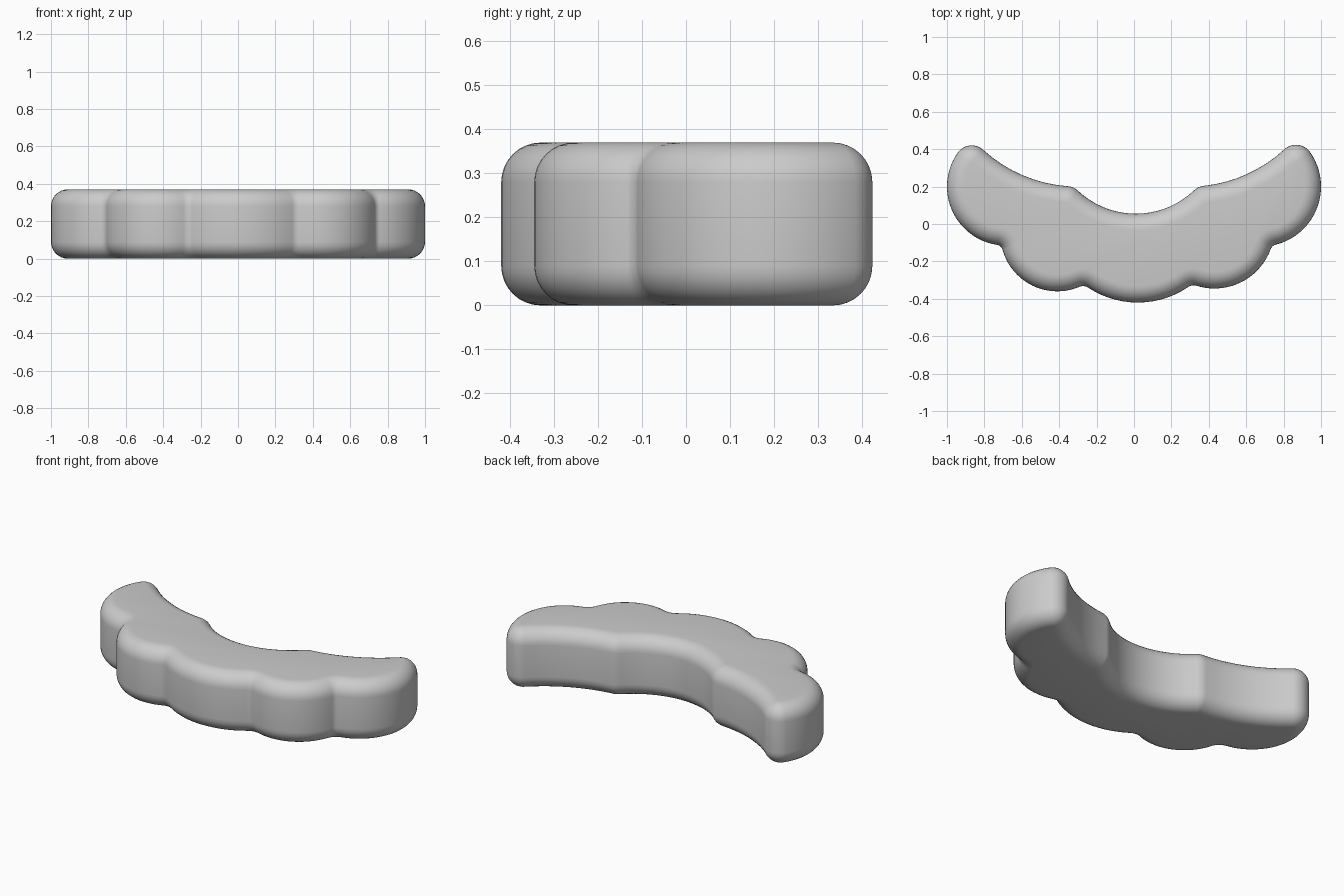
import bpy, bmesh, math
from mathutils import Vector

if "Cube" in bpy.data.objects:
    bpy.data.objects.remove(bpy.data.objects["Cube"])

HEIGHT, BEVEL, STEPS = 0.37, 0.09, 8

# Main outline circles, counter-clockwise: centre x, y, signed radius
# (negative = hollow), radius of the blend to the next circle
CIRCLES = [
    (-0.685, 0.20, 0.315, -0.04),   # left wing
    (-0.41, -0.056, 0.304, -0.05),  # left lobe
    (0.02, 0.06, 0.48, -0.05),      # centre lobe
    (0.43, -0.025, 0.32, -0.04),    # right lobe
    (0.68, 0.20, 0.32, 0.092),      # right wing, then its tip
    (0.295, 0.95, -0.75, 0.092),    # right hollow
    (0.01, 0.505, -0.45, 0.092),    # centre hollow
    (-0.30, 0.95, -0.75, 0.092),    # left hollow, then left tip
]


def blend_centre(a, ra, b, rb, r):
    """Centre of the circle of signed radius r tangent to both circles."""
    da, db = abs(ra - r), abs(rb - r)
    axis = b - a
    dist = axis.length
    axis.normalize()
    along = (da * da - db * db + dist * dist) / (2 * dist)
    across = math.sqrt(max(da * da - along * along, 0))
    side = -1 if ra < 0 and rb < 0 else 1
    return a + axis * along + Vector((axis.y, -axis.x)) * across * side


# Chain of tangent arcs
arcs = []
for i, (x, y, r, blend) in enumerate(CIRCLES):
    nx, ny, nr, _ = CIRCLES[(i + 1) % len(CIRCLES)]
    a, b = Vector((x, y)), Vector((nx, ny))
    arcs.append((a, r))
    arcs.append((blend_centre(a, r, b, nr, blend), blend))

# Samples along the outline: centre, signed radius, outward normal
joints = []
for i, (c, r) in enumerate(arcs):
    c2, r2 = arcs[(i + 1) % len(arcs)]
    n = (c2 - c) / (r - r2)
    joints.append(math.atan2(n.y, n.x))
samples = []
for i, (c, r) in enumerate(arcs):
    start = joints[i - 1]
    sweep = (joints[i] - start + math.pi) % (2 * math.pi) - math.pi
    count = max(4, math.ceil(abs(sweep) / math.radians(5)))
    for k in range(count):
        t = start + sweep * k / count
        samples.append((c, r, Vector((math.cos(t), math.sin(t)))))

# Rounded edge profile: inset and height
quarter = [math.pi / 2 * k / STEPS for k in range(STEPS + 1)]
profile = [(BEVEL * (1 - math.sin(t)), BEVEL * (1 - math.cos(t))) for t in quarter]
profile += [(d, HEIGHT - z) for d, z in reversed(profile)]

# Solid body from stacked inset rings
bm = bmesh.new()
rings = []
for inset, z in profile:
    rings.append([bm.verts.new((*(c + n * (r - inset)), z)) for c, r, n in samples])
for lo, hi in zip(rings, rings[1:]):
    for k in range(len(lo)):
        j = (k + 1) % len(lo)
        bm.faces.new((lo[k], lo[j], hi[j], hi[k]))
bm.faces.new(rings[0][::-1])
bm.faces.new(rings[-1])
bmesh.ops.recalc_face_normals(bm, faces=bm.faces[:])

mesh = bpy.data.meshes.new("scalloped_body")
bm.to_mesh(mesh)
bm.free()
body = bpy.data.objects.new("scalloped_body", mesh)
bpy.context.collection.objects.link(body)

grey = bpy.data.materials.new("light_grey")
grey.diffuse_color = (0.6, 0.6, 0.6, 1)
grey.use_nodes = True
grey.node_tree.nodes["Principled BSDF"].inputs["Base Color"].default_value = grey.diffuse_color
mesh.materials.append(grey)

bpy.context.view_layer.objects.active = body
body.select_set(True)
bpy.ops.object.shade_smooth_by_angle(angle=math.radians(35))
